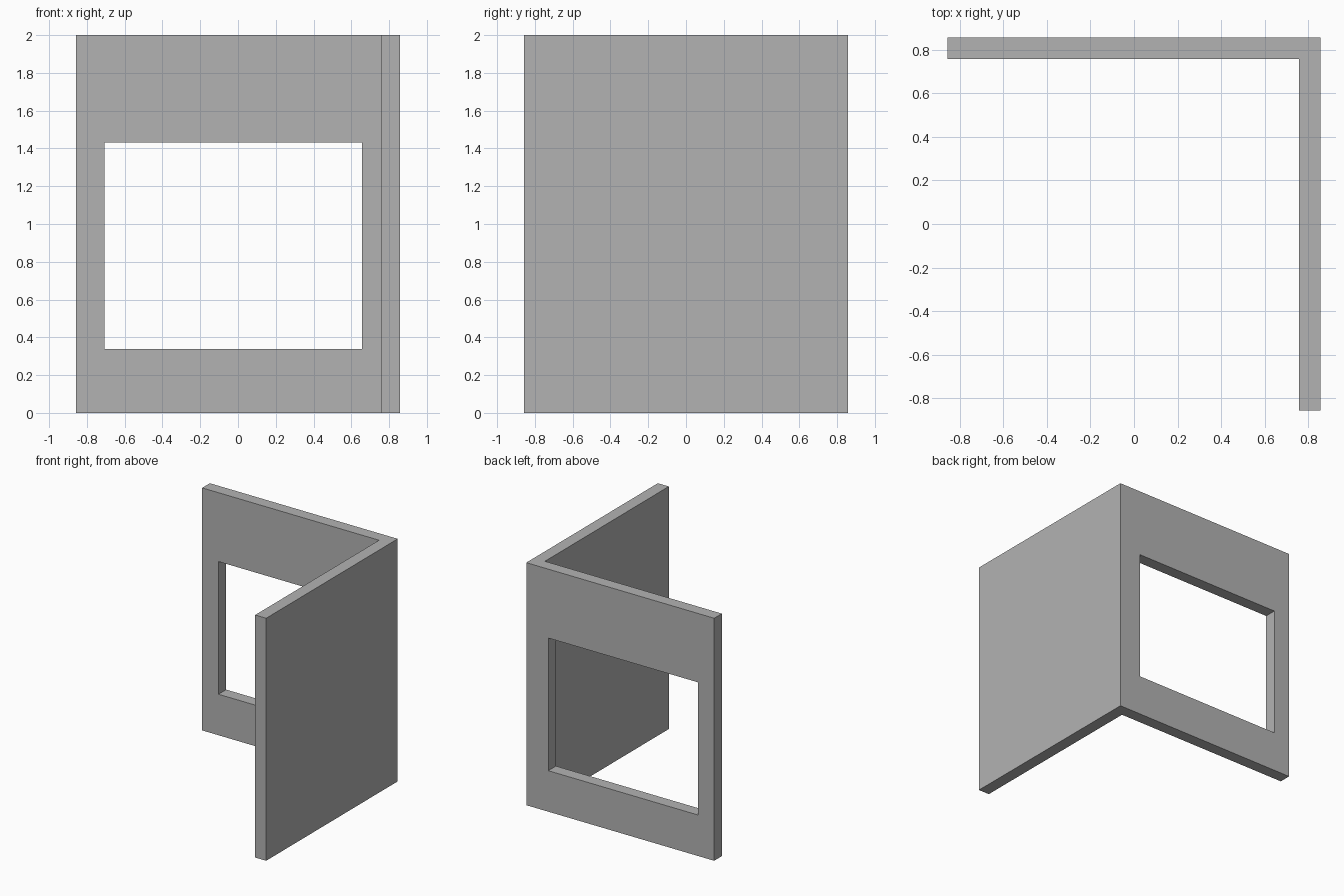
import bpy
import bmesh
from mathutils import Matrix, Vector

cube = bpy.data.objects.get("Cube")
if cube:
    bpy.data.objects.remove(cube, do_unlink=True)

HALF = 0.857       # half of the square footprint
THICK = 0.1        # wall thickness
HEIGHT = 2.0
INNER = HALF - THICK

grey = bpy.data.materials.new("plain_grey")
grey.use_nodes = True
grey.diffuse_color = (0.45, 0.45, 0.45, 1)
grey.node_tree.nodes["Principled BSDF"].inputs["Base Color"].default_value = (0.45, 0.45, 0.45, 1)


def add_object(name, bm):
    bmesh.ops.recalc_face_normals(bm, faces=bm.faces)
    mesh = bpy.data.meshes.new(name)
    bm.to_mesh(mesh)
    bm.free()
    mesh.materials.append(grey)
    obj = bpy.data.objects.new(name, mesh)
    bpy.context.collection.objects.link(obj)
    return obj


# Corner walls: an L-shaped plan raised to full height
plan = [(-HALF, HALF), (-HALF, INNER), (INNER, INNER),
        (INNER, -HALF), (HALF, -HALF), (HALF, HALF)]
bm = bmesh.new()
floor = bm.faces.new([bm.verts.new((x, y, 0)) for x, y in plan])
raised = bmesh.ops.extrude_face_region(bm, geom=[floor], use_keep_orig=True)
top = [v for v in raised["geom"] if isinstance(v, bmesh.types.BMVert)]
bmesh.ops.translate(bm, verts=top, vec=(0, 0, HEIGHT))
walls = add_object("corner_walls", bm)

# Window opening through the back wall
low = Vector((-0.708, INNER - THICK / 2, 0.338))
high = Vector((0.656, HALF + THICK / 2, 1.432))
size = high - low
bm = bmesh.new()
bmesh.ops.create_cube(bm, size=1, matrix=Matrix.Translation((low + high) / 2) @ Matrix.Diagonal((*size, 1)))
cutter = add_object("window_cutter", bm)
cutter.hide_render = True

cut = walls.modifiers.new("window_opening", "BOOLEAN")
cut.operation = "DIFFERENCE"
cut.solver = "EXACT"
cut.object = cutter
bpy.context.view_layer.objects.active = walls
bpy.ops.object.modifier_apply(modifier=cut.name)
bpy.data.objects.remove(cutter, do_unlink=True)
